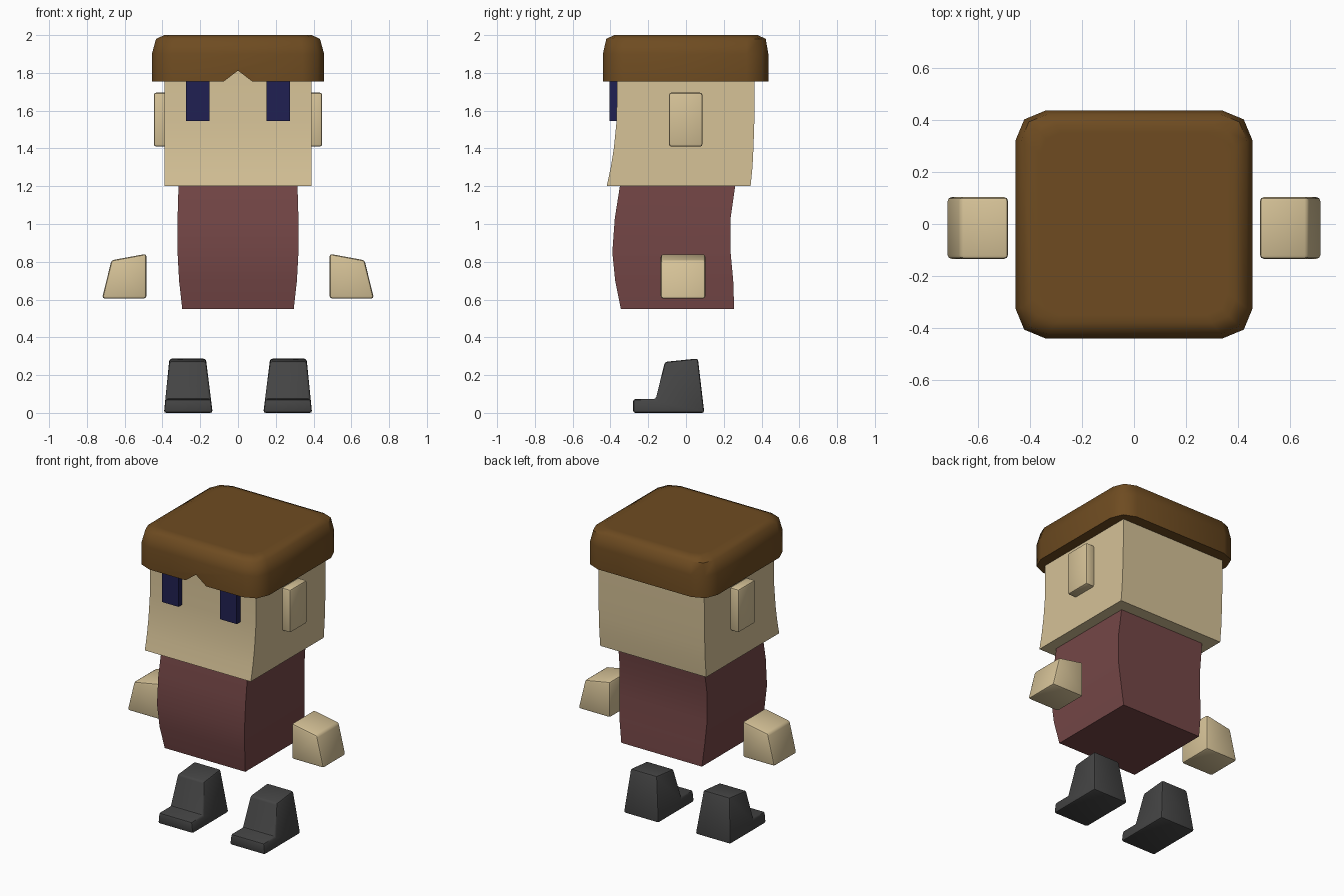
import bpy, bmesh
from math import radians, sin, cos, pi

cube = bpy.data.objects.get("Cube")
if cube:
    bpy.data.objects.remove(cube, do_unlink=True)


def material(name, rgb):
    m = bpy.data.materials.new(name)
    m.use_nodes = True
    m.diffuse_color = (*rgb, 1)
    m.node_tree.nodes["Principled BSDF"].inputs["Base Color"].default_value = (*rgb, 1)
    return m


skin = material("tan skin", (0.67, 0.54, 0.31))
brown = material("brown hair", (0.156, 0.071, 0.015))
maroon = material("maroon shirt", (0.176, 0.062, 0.062))
charcoal = material("charcoal shoe", (0.058, 0.058, 0.058))
navy = material("navy eye", (0.0145, 0.0145, 0.085))


def loft(name, rings, mat):
    """Closed solid from matching rings of points, capped at both ends."""
    bm = bmesh.new()
    loops = [[bm.verts.new(p) for p in ring] for ring in rings]
    n = len(loops[0])
    for a, b in zip(loops, loops[1:]):
        for i in range(n):
            j = (i + 1) % n
            bm.faces.new((a[i], a[j], b[j], b[i]))
    bm.faces.new(loops[0])
    bm.faces.new(loops[-1])
    bmesh.ops.recalc_face_normals(bm, faces=bm.faces)
    mesh = bpy.data.meshes.new(name)
    bm.to_mesh(mesh)
    bm.free()
    mesh.materials.append(mat)
    obj = bpy.data.objects.new(name, mesh)
    bpy.context.collection.objects.link(obj)
    return obj


def activate(obj):
    bpy.ops.object.select_all(action="DESELECT")
    obj.select_set(True)
    bpy.context.view_layer.objects.active = obj


def smooth(obj, angle=35):
    activate(obj)
    bpy.ops.object.shade_smooth_by_angle(angle=radians(angle))


def bevel(obj, width, segments=2):
    mod = obj.modifiers.new("soft edges", "BEVEL")
    mod.width = width
    mod.segments = segments
    activate(obj)
    bpy.ops.object.modifier_apply(modifier=mod.name)
    smooth(obj)


def rect(z, hx, y0, y1):
    return [(-hx, y0, z), (hx, y0, z), (hx, y1, z), (-hx, y1, z)]


def rounded(z, hx, y0, y1, r):
    """Rectangle with each corner turned in two segments."""
    pts = []
    for q, (sx, sy) in enumerate([(1, 1), (-1, 1), (-1, -1), (1, -1)]):
        cx = sx * (hx - r)
        cy = y1 - r if sy > 0 else y0 + r
        for k in range(3):
            t = q * pi / 2 + k * pi / 4
            pts.append((cx + r * cos(t), cy + r * sin(t), z))
    return pts


# Torso and head: bent boxes defined by height, half width, front, back
torso = [(0.55, 0.295, -0.345, 0.255), (0.7, 0.312, -0.375, 0.25),
         (0.85, 0.32, -0.39, 0.236), (1.03, 0.32, -0.377, 0.236),
         (1.2, 0.315, -0.35, 0.26)]
smooth(loft("torso", [rect(*s) for s in torso], maroon))

head = [(1.2, 0.388, -0.42, 0.342), (1.3, 0.388, -0.398, 0.352),
        (1.4, 0.388, -0.382, 0.357), (1.55, 0.388, -0.367, 0.362),
        (1.9, 0.388, -0.365, 0.365)]
smooth(loft("head", [rect(*s) for s in head], skin))

# Hair cap with a pointed notch over the forehead
cap = [(1.755, 0.456, -0.44, 0.436, 0.115), (1.9, 0.456, -0.44, 0.436, 0.115),
       (1.98, 0.434, -0.422, 0.422, 0.1), (2.0, 0.39, -0.38, 0.38, 0.09),
       (2.0, 0.36, -0.35, 0.35, 0.08)]
hair = loft("hair", [rounded(*s) for s in cap], brown)
notch = loft("notch_cutter", [[(-0.095, y, 1.74), (0.095, y, 1.74), (0, y, 1.812)]
                              for y in (-0.6, -0.36)], brown)
notch.hide_render = True
cut = hair.modifiers.new("notch", "BOOLEAN")
cut.operation = "DIFFERENCE"
cut.object = notch
activate(hair)
bpy.ops.object.modifier_apply(modifier=cut.name)
bpy.data.objects.remove(notch, do_unlink=True)
smooth(hair, 55)

# Paired parts
for side, s in (("left", 1), ("right", -1)):
    # Eye block standing off the face
    loft(side + "_eye", [[(s * 0.152, y, 1.545), (s * 0.274, y, 1.545),
                          (s * 0.274, y, 1.8), (s * 0.152, y, 1.8)]
                         for y in (-0.405, -0.35)], navy)

    # Ear slab
    ear = loft(side + "_ear", [[(s * x, -0.09, 1.41), (s * x, 0.087, 1.41),
                                (s * x, 0.087, 1.695), (s * x, -0.09, 1.695)]
                               for x in (0.37, 0.446)], skin)
    bevel(ear, 0.012)

    # Hand, wider at the bottom with a sloping top
    hand = [(0.485, 0.605), (0.72, 0.605), (0.67, 0.808), (0.485, 0.842)]
    bevel(loft(side + "_hand", [[(s * x, y, z) for x, z in hand]
                                for y in (-0.134, 0.103)], skin), 0.014)

    # Shoe: side profile swept across a width that narrows upward
    shoe = [(-0.28, 0), (-0.28, 0.073), (-0.16, 0.073), (-0.112, 0.27),
            (0.063, 0.288), (0.097, 0)]
    inner = [(s * (0.134 + 0.125 * z), y, z) for y, z in shoe]
    outer = [(s * (0.392 - 0.1 * z), y, z) for y, z in shoe]
    bevel(loft(side + "_shoe", [inner, outer], charcoal), 0.012)
